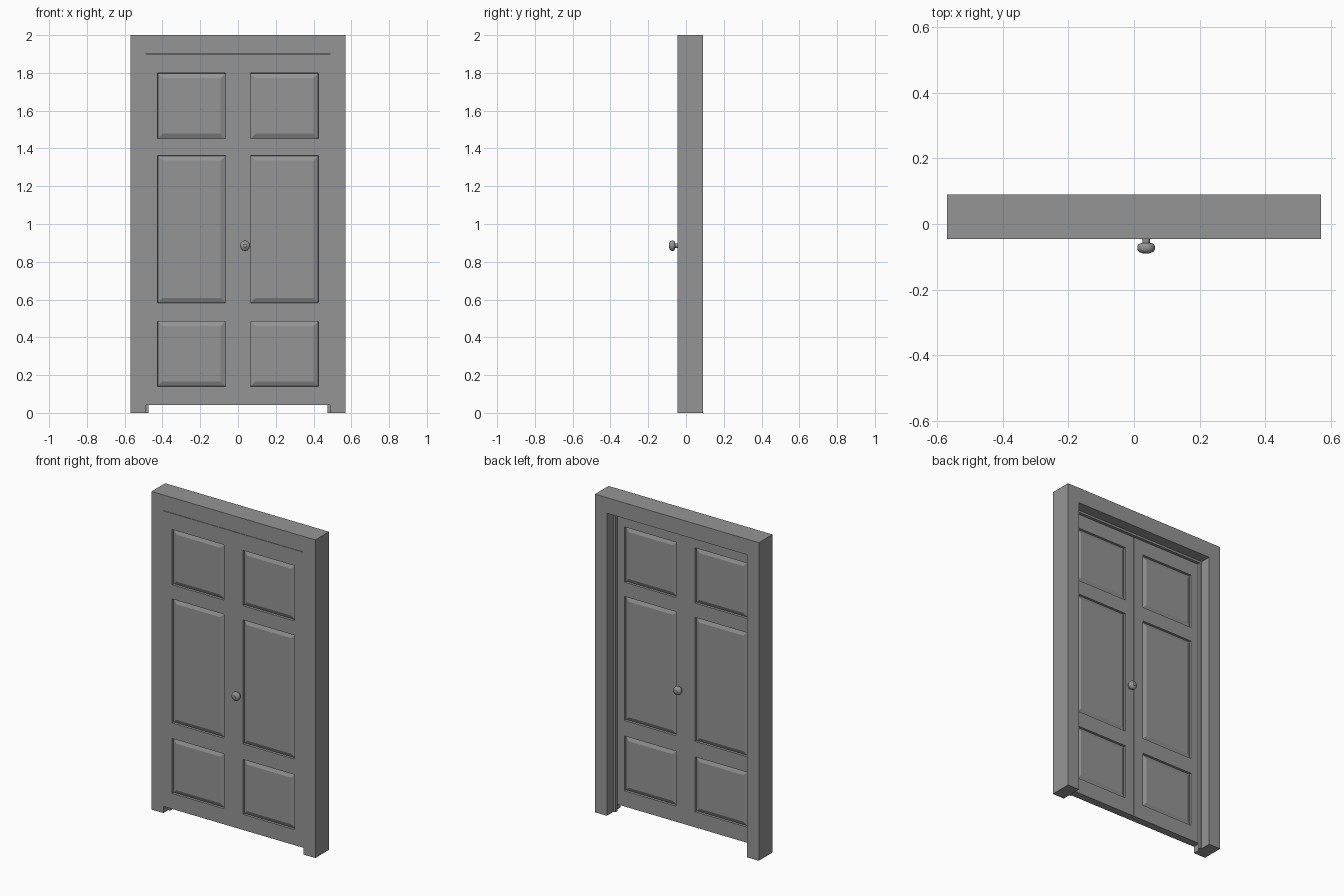
import bpy, bmesh, math
from mathutils import Vector

cube = bpy.data.objects.get("Cube")
if cube:
    bpy.data.objects.remove(cube, do_unlink=True)

GREY = (0.3, 0.3, 0.3, 1.0)
mat = bpy.data.materials.new("mid_grey")
mat.use_nodes = True
mat.diffuse_color = GREY
bsdf = mat.node_tree.nodes["Principled BSDF"]
bsdf.inputs["Base Color"].default_value = GREY

FRONT, BACK = -0.045, 0.09      # frame faces
DOOR_BACK = 0.003               # rear face of the leaves
PANEL_ROWS = [(0.14, 0.485), (0.583, 1.362), (1.452, 1.799)]


def finish(name, bm, smooth=False):
    bmesh.ops.recalc_face_normals(bm, faces=bm.faces)
    mesh = bpy.data.meshes.new(name)
    bm.to_mesh(mesh)
    bm.free()
    mesh.materials.append(mat)
    obj = bpy.data.objects.new(name, mesh)
    bpy.context.collection.objects.link(obj)
    if smooth:
        bpy.ops.object.select_all(action="DESELECT")
        obj.select_set(True)
        bpy.context.view_layer.objects.active = obj
        bpy.ops.object.shade_smooth_by_angle(angle=math.radians(40))
    return obj


def box(x0, x1, y0, y1, z0, z1):
    bm = bmesh.new()
    bmesh.ops.create_cube(bm, size=1)
    for v in bm.verts:
        v.co = Vector((x1 if v.co.x > 0 else x0,
                       y1 if v.co.y > 0 else y0,
                       z1 if v.co.z > 0 else z0))
    return bm


def portal(name, outer_x, outer_z, inner_x, inner_z, y0, y1):
    """Upside-down U outline extruded through its depth."""
    bm = bmesh.new()
    half = [(inner_x, 0), (outer_x, 0), (outer_x, outer_z)]
    pts = [(inner_x, inner_z)] + half + [(-x, z) for x, z in reversed(half)] + [(-inner_x, inner_z)]
    face = bm.faces.new([bm.verts.new((x, y0, z)) for x, z in pts])
    ext = bmesh.ops.extrude_face_region(bm, geom=[face])
    moved = [g for g in ext["geom"] if isinstance(g, bmesh.types.BMVert)]
    bmesh.ops.translate(bm, verts=moved, vec=(0, y1 - y0, 0))
    return finish(name, bm)


def leaf(name, x0, x1, px0, px1):
    """Door leaf with three raised panels on each side."""
    bm = box(x0, x1, FRONT, DOOR_BACK, 0.042, 1.9)
    cuts = [((x, 0, 0), (1, 0, 0)) for x in (px0, px1)]
    cuts += [((0, 0, z), (0, 0, 1)) for row in PANEL_ROWS for z in row]
    for co, no in cuts:
        bmesh.ops.bisect_plane(bm, geom=bm.verts[:] + bm.edges[:] + bm.faces[:],
                               plane_co=co, plane_no=no)
    bm.normal_update()
    panels = []
    for f in bm.faces:
        c = f.calc_center_median()
        if abs(f.normal.y) > 0.9 and px0 < c.x < px1 and any(a < c.z < b for a, b in PANEL_ROWS):
            panels.append(f)
    # sunken groove, then a bevel rising to the field
    bmesh.ops.inset_individual(bm, faces=panels, thickness=0.002, depth=-0.013)
    bmesh.ops.inset_individual(bm, faces=panels, thickness=0.035, depth=0.011)
    return finish(name, bm)


def knob(name, y, direction):
    """Turned knob with a slim neck, standing off a door face."""
    profile = [(0.0, -0.002), (0.011, -0.002), (0.011, 0.013), (0.019, 0.014),
               (0.024, 0.017), (0.027, 0.023), (0.027, 0.031), (0.024, 0.038),
               (0.019, 0.042), (0.012, 0.043), (0.010, 0.045), (0.0, 0.045)]
    bm = bmesh.new()
    vs = [bm.verts.new((0.037 + r, y + direction * h, 0.885)) for r, h in profile]
    es = [bm.edges.new(p) for p in zip(vs, vs[1:])]
    bmesh.ops.spin(bm, geom=vs + es, cent=(0.037, y, 0.885), axis=(0, 1, 0),
                   angle=math.tau, steps=28, use_merge=False)
    bmesh.ops.remove_doubles(bm, verts=bm.verts, dist=0.0001)
    return finish(name, bm, smooth=True)


# Frame and the stop strip behind the leaves
portal("door_frame", 0.57, 2.0, 0.488, 1.902, FRONT, BACK)
portal("door_stop", 0.488, 1.902, 0.475, 1.889, DOOR_BACK + 0.001, 0.023)

# Two leaves meeting at a fine seam
leaf("right_leaf", -0.486, 0.004, -0.426, -0.066)
leaf("left_leaf", 0.005, 0.486, 0.066, 0.426)

# Hinge plates in the gap on the right side
for label, z in (("upper", 1.51), ("lower", 0.38)):
    finish(label + "_hinge", box(-0.4885, -0.4855, FRONT + 0.001, DOOR_BACK, z - 0.05, z + 0.05))

# Knobs on both faces
knob("front_knob", FRONT, -1)
knob("back_knob", DOOR_BACK, 1)
